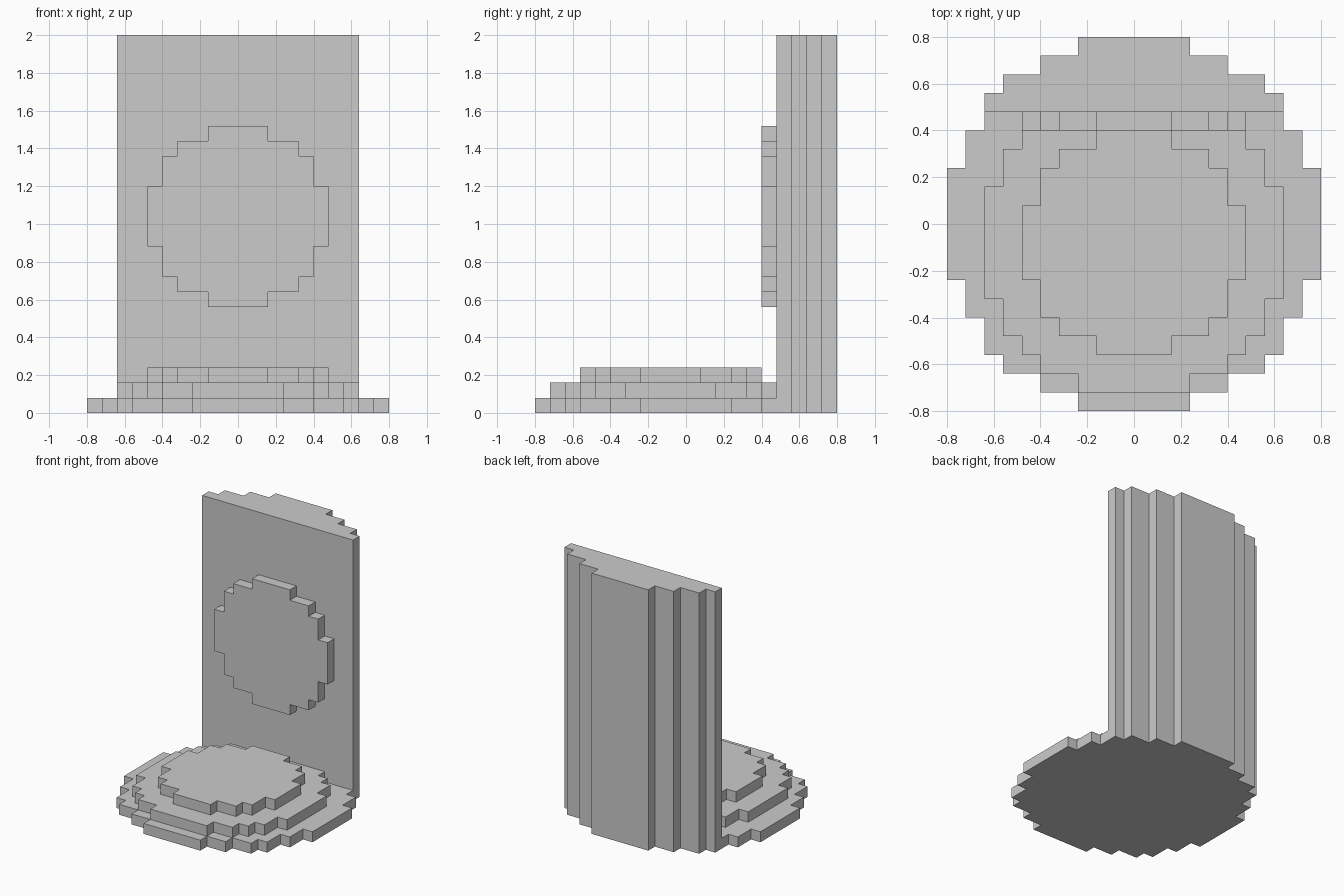
import bpy, bmesh
from mathutils import Vector

if "Cube" in bpy.data.objects:
    bpy.data.objects.remove(bpy.data.objects["Cube"])

U = 0.08  # size of one block

# Stepped discs: (half width, upper edge) in blocks, from the middle row outwards
LARGE = [(10, 3), (9, 5), (8, 7), (7, 8), (5, 9), (3, 10)]
MEDIUM = [(8, 3), (7, 5), (6, 6), (5, 7), (3, 8)]
SMALL = [(6, 2), (5, 4), (4, 5), (2, 6)]


def outline(steps, v_min=-99, v_max=99):
    """Stepped disc outline in blocks, clipped between v_min and v_max."""
    rows, low = [], 0
    for w, high in steps:
        rows += [(low, high, w), (-high, -low, w)]
        low = high
    right = []
    for lo, hi, w in sorted(rows):
        lo, hi = max(lo, v_min), min(hi, v_max)
        if lo >= hi:
            continue
        if right and right[-1][0] == w:
            right[-1] = (w, hi)
        else:
            right += [(w, lo), (w, hi)]
    return right + [(-w, v) for w, v in reversed(right)]


def prism(name, points, place, direction):
    """Extrude an outline; place maps (u, v) in blocks to a 3D block position."""
    bm = bmesh.new()
    face = bm.faces.new([bm.verts.new(Vector(place(u, v)) * U) for u, v in points])
    ext = bmesh.ops.extrude_face_region(bm, geom=[face])
    verts = [g for g in ext["geom"] if isinstance(g, bmesh.types.BMVert)]
    bmesh.ops.translate(bm, verts=verts, vec=Vector(direction) * U)
    bmesh.ops.recalc_face_normals(bm, faces=bm.faces)
    mesh = bpy.data.meshes.new(name)
    bm.to_mesh(mesh)
    bm.free()
    obj = bpy.data.objects.new(name, mesh)
    bpy.context.collection.objects.link(obj)
    return obj


# Round base and the two smaller steps on it, set one block forward
prism("base_disc", outline(LARGE), lambda u, v: (u, v, 0), (0, 0, 1))
prism("middle_step", outline(MEDIUM, v_max=7), lambda u, v: (u, v - 1, 1), (0, 0, 1))
prism("top_step", outline(SMALL), lambda u, v: (u, v - 1, 2), (0, 0, 1))

# Tall back wall follows the rear edge of the base
prism("back_wall", outline(LARGE, v_min=6), lambda u, v: (u, v, 1), (0, 0, 24))

# Round raised panel on the front of the wall
prism("wall_disc", outline(SMALL), lambda u, v: (u, 5, v + 13), (0, 1, 0))
